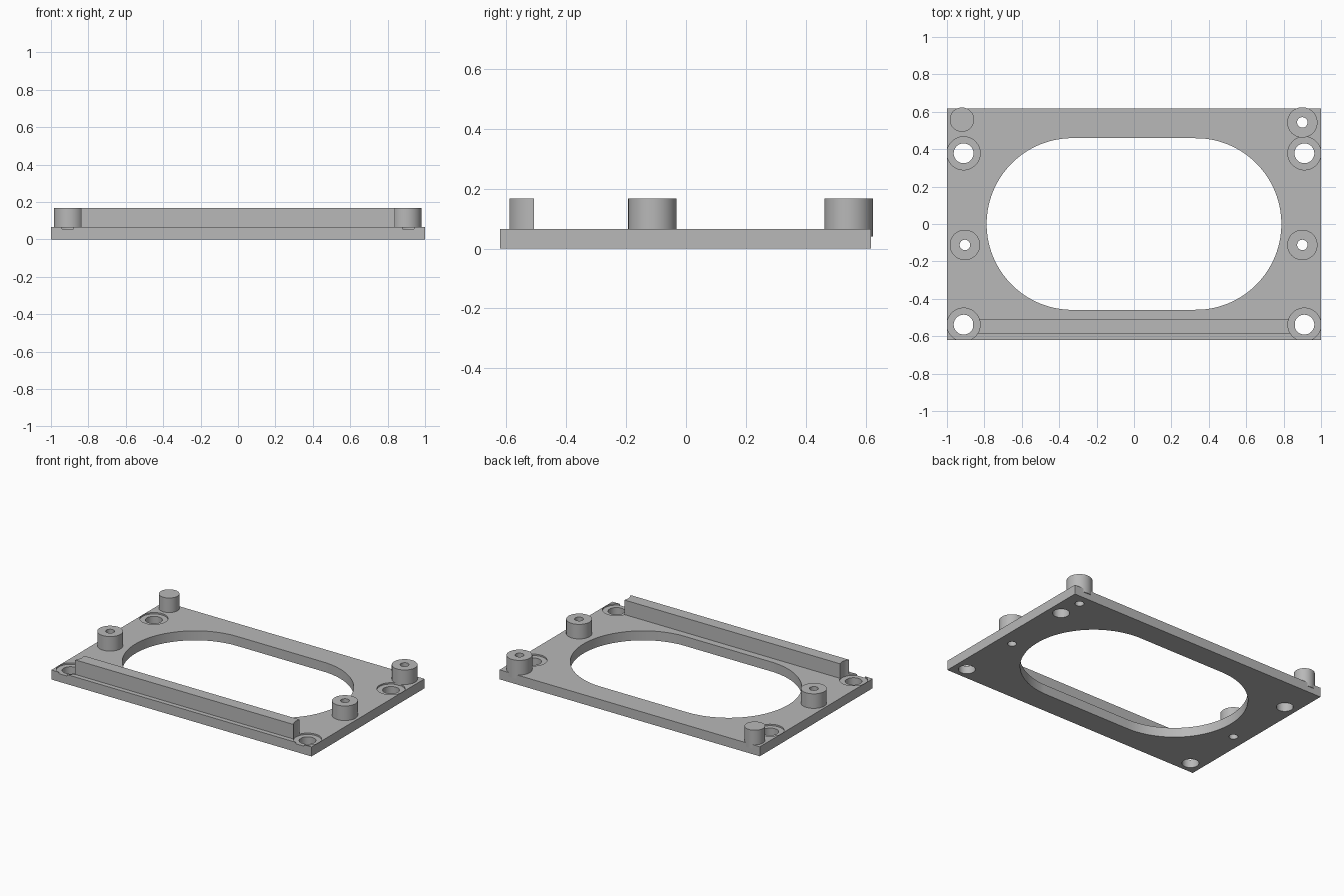
import bpy

cube = bpy.data.objects.get("Cube")
if cube:
    bpy.data.objects.remove(cube, do_unlink=True)

grey = bpy.data.materials.new("plain_grey")
grey.use_nodes = True
colour = (0.48, 0.48, 0.48, 1)
grey.diffuse_color = colour
grey.node_tree.nodes["Principled BSDF"].inputs["Base Color"].default_value = colour

THICK = 0.066
TOP = 0.167


def finish(obj, name):
    obj.name = name
    obj.data.materials.clear()
    obj.data.materials.append(grey)
    return obj


def box(name, x0, x1, y0, y1, z0, z1):
    bpy.ops.mesh.primitive_cube_add(
        size=1, location=((x0 + x1) / 2, (y0 + y1) / 2, (z0 + z1) / 2))
    obj = bpy.context.object
    obj.scale = (x1 - x0, y1 - y0, z1 - z0)
    bpy.ops.object.transform_apply(location=True, rotation=False, scale=True)
    return finish(obj, name)


def cylinder(name, x, y, r, z0, z1, sides=64):
    bpy.ops.mesh.primitive_cylinder_add(
        vertices=sides, radius=r, depth=z1 - z0, location=(x, y, (z0 + z1) / 2))
    bpy.ops.object.transform_apply(location=True, rotation=False, scale=True)
    return finish(bpy.context.object, name)


def cut(obj, cutter):
    """Subtract the cutter from the object, leaving the cutter in place."""
    cutter.hide_render = True
    mod = obj.modifiers.new("cut", 'BOOLEAN')
    mod.operation = 'DIFFERENCE'
    mod.solver = 'EXACT'
    mod.object = cutter
    bpy.context.view_layer.objects.active = obj
    bpy.ops.object.modifier_apply(modifier=mod.name)


def discard(obj):
    bpy.data.objects.remove(obj, do_unlink=True)


# Base plate and front rail
plate = box("base_plate", -1, 1, -0.621, 0.618, 0, THICK)
rail = box("front_rail", -0.86, 0.86, -0.589, -0.507, THICK - 0.02, TOP)

# Stadium-shaped opening: two round ends stretched apart
opening = cylinder("opening_cutter", 0, 0, 0.459, -0.1, 0.3, 128)
for v in opening.data.vertices:
    v.co.x += 0.329 if v.co.x > 0 else -0.329
cut(plate, opening)
discard(opening)

# Mounting holes, each with a shallow recess that also trims the rail ends
for x in (-0.911, 0.911):
    for y in (-0.538, 0.378):
        recess = cylinder("recess_cutter", x, y, 0.0885, THICK - 0.01, 0.3)
        cut(plate, recess)
        if y < 0:
            cut(rail, recess)
        discard(recess)
        hole = cylinder("hole_cutter", x, y, 0.053, -0.1, 0.3)
        cut(plate, hole)
        discard(hole)

# Three hollow standoffs with bores through the plate
parts = [plate, rail]
for name, x, y in (("back_left_standoff", 0.9, 0.543),
                   ("front_left_standoff", 0.9, -0.112),
                   ("front_right_standoff", -0.904, -0.112)):
    post = cylinder(name, x, y, 0.081, 0.04, TOP)
    bore = cylinder("bore_cutter", x, y, 0.028, -0.1, 0.3, 40)
    cut(plate, bore)
    cut(post, bore)
    discard(bore)
    parts.append(post)

# Solid post
parts.append(cylinder("back_right_post", -0.92, 0.558, 0.065, 0.04, TOP))

for obj in parts:
    bpy.ops.object.select_all(action='DESELECT')
    obj.select_set(True)
    bpy.context.view_layer.objects.active = obj
    bpy.ops.object.shade_smooth_by_angle(angle=0.5)
